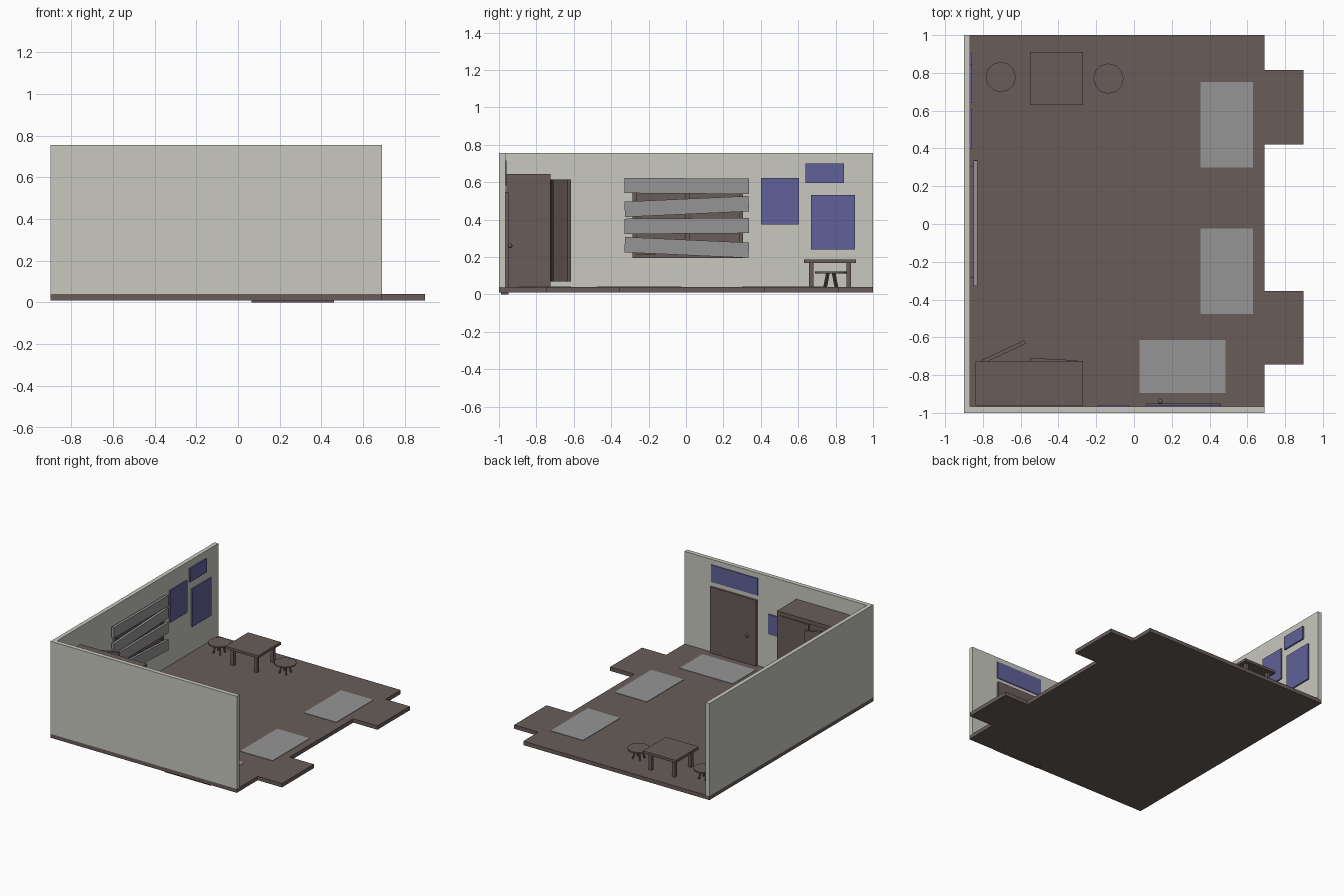
import bpy, math
from mathutils import Vector, Matrix

if "Cube" in bpy.data.objects:
    bpy.data.objects.remove(bpy.data.objects["Cube"])


def material(name, rgb):
    m = bpy.data.materials.new(name)
    m.diffuse_color = (*rgb, 1)
    m.use_nodes = True
    m.node_tree.nodes["Principled BSDF"].inputs["Base Color"].default_value = m.diffuse_color
    return m


WOOD = material("dark_wood", (0.14, 0.11, 0.10))
PLASTER = material("plaster", (0.58, 0.58, 0.52))
GREY = material("grey", (0.30, 0.30, 0.30))
BLUE = material("blue_paper", (0.12, 0.12, 0.32))


def mesh_object(name, verts, faces, mat):
    me = bpy.data.meshes.new(name)
    me.from_pydata(verts, [], faces)
    me.materials.append(mat)
    ob = bpy.data.objects.new(name, me)
    bpy.context.collection.objects.link(ob)
    return ob


def prism(name, outline, z0, z1, mat):
    """Extrude an anticlockwise xy outline from z0 to z1."""
    n = len(outline)
    verts = [(x, y, z) for z in (z0, z1) for x, y in outline]
    faces = [tuple(reversed(range(n))), tuple(range(n, 2 * n))]
    faces += [(i, (i + 1) % n, n + (i + 1) % n, n + i) for i in range(n)]
    return mesh_object(name, verts, faces, mat)


def box(name, x, y, z, mat):
    (a, b), (c, d) = x, y
    return prism(name, [(a, c), (b, c), (b, d), (a, d)], *z, mat)


def rod(name, p, q, r, mat, sides=8):
    p, q = Vector(p), Vector(q)
    ring = [(r * math.cos(2 * math.pi * i / sides), r * math.sin(2 * math.pi * i / sides))
            for i in range(sides)]
    ob = prism(name, ring, 0, (q - p).length, mat)
    ob.matrix_world = Matrix.Translation(p) @ (q - p).to_track_quat('Z', 'Y').to_matrix().to_4x4()
    return ob


# Floor slab with two tabs
prism("floor", [(-0.9, -1), (0.69, -1), (0.69, -0.745), (0.897, -0.745), (0.897, -0.355),
                (0.69, -0.355), (0.69, 0.42), (0.897, 0.42), (0.897, 0.815), (0.69, 0.815),
                (0.69, 1), (-0.9, 1)], 0.01, 0.04, WOOD)

# L-shaped walls
prism("walls", [(-0.9, -1), (0.69, -1), (0.69, -0.966), (-0.868, -0.966), (-0.868, 1),
                (-0.9, 1)], 0.04, 0.755, PLASTER)

# Floor mats
for i, (x, y) in enumerate([((0.352, 0.63), (0.30, 0.753)), ((0.352, 0.63), (-0.477, -0.025)),
                            ((0.03, 0.485), (-0.895, -0.615))]):
    box(f"floor_mat_{i}", x, y, (0.039, 0.043), GREY)

# Posters on the side wall and the back wall
for i, (y, z) in enumerate([((0.40, 0.605), (0.375, 0.622)), ((0.64, 0.845), (0.595, 0.70)),
                            ((0.667, 0.903), (0.24, 0.532))]):
    box(f"side_poster_{i}", (-0.869, -0.857), y, z, BLUE)
for i, (x, z) in enumerate([((0.06, 0.46), (0.583, 0.715)), ((-0.19, -0.03), (0.31, 0.465))]):
    box(f"back_poster_{i}", x, (-0.968, -0.959), z, BLUE)

# Window frame, mullion and pane
wy, wz, wx = (-0.285, 0.305), (0.195, 0.60), (-0.869, -0.847)
for side, y in (("left", (wy[0], wy[0] + 0.02)), ("middle", (-0.005, 0.02)),
                ("right", (wy[1] - 0.02, wy[1]))):
    box(f"window_{side}_bar", wx, y, wz, WOOD)
for side, z in (("bottom", (wz[0], wz[0] + 0.02)), ("top", (wz[1] - 0.02, wz[1]))):
    box(f"window_{side}_bar", wx, (wy[0] + 0.02, wy[1] - 0.02), z, WOOD)
box("window_pane", (-0.869, -0.857), wy, wz, WOOD)

# Planks nailed across the window
for i, (z, rise) in enumerate([(0.580, -0.005), (0.470, 0.03), (0.366, 0.005), (0.251, -0.03)]):
    p = box(f"window_plank_{i}", (-0.01, 0.01), (-0.332, 0.332), (-0.041, 0.041), GREY)
    p.location = (-0.839, 0.004, z)
    p.rotation_euler.x = math.atan2(rise, 0.66)

# Room door and knob
box("door", (0.065, 0.46), (-0.99, -0.949), (0.0, 0.548), WOOD)
rod("door_knob_stem", (0.14, -0.95, 0.26), (0.14, -0.938, 0.26), 0.006, WOOD)
bpy.ops.mesh.primitive_uv_sphere_add(segments=12, ring_count=8, radius=0.012,
                                     location=(0.14, -0.94, 0.26))
bpy.context.object.name = "door_knob"
bpy.context.object.data.materials.append(WOOD)

# Hollow wardrobe
X, Y, Z, t = (-0.838, -0.27), (-0.96, -0.725), (0.04, 0.645), 0.03
box("wardrobe_left", (X[0], X[0] + t), Y, Z, WOOD)
box("wardrobe_right", (X[1] - t, X[1]), Y, Z, WOOD)
inner = (X[0] + t, X[1] - t)
box("wardrobe_bottom", inner, Y, (Z[0], Z[0] + t), WOOD)
box("wardrobe_top", inner, Y, (Z[1] - t, Z[1]), WOOD)
box("wardrobe_back", inner, (Y[0], Y[0] + 0.015), (Z[0] + t, Z[1] - t), WOOD)


# Wardrobe doors swinging on their outer edges
def wardrobe_door(name, hinge_x, width, angle):
    d = box(name, sorted((0, width)), (-0.02, 0), (0.07, 0.615), WOOD)
    d.location = (hinge_x, -0.722, 0)
    d.rotation_euler.z = math.radians(angle)


wardrobe_door("wardrobe_left_door", -0.81, 0.252, 25)
wardrobe_door("wardrobe_right_door", -0.298, -0.252, -3)

# Table
box("table_top", (-0.55, -0.27), (0.63, 0.91), (0.168, 0.188), WOOD)
for sx in (-1, 1):
    for sy in (-1, 1):
        cx, cy = -0.41 + sx * 0.1, 0.77 + sy * 0.1
        box("table_leg", (cx - 0.013, cx + 0.013), (cy - 0.013, cy + 0.013), (0.04, 0.168), WOOD)

# Stools with splayed legs
for cx, cy in ((-0.705, 0.778), (-0.135, 0.77)):
    rod("stool_seat", (cx, cy, 0.112), (cx, cy, 0.122), 0.08, WOOD, 12)
    for k in range(4):
        a = math.radians(45 + 90 * k)
        c, s = math.cos(a), math.sin(a)
        rod("stool_leg", (cx + 0.042 * c, cy + 0.042 * s, 0.04),
            (cx + 0.022 * c, cy + 0.022 * s, 0.114), 0.006, WOOD)
